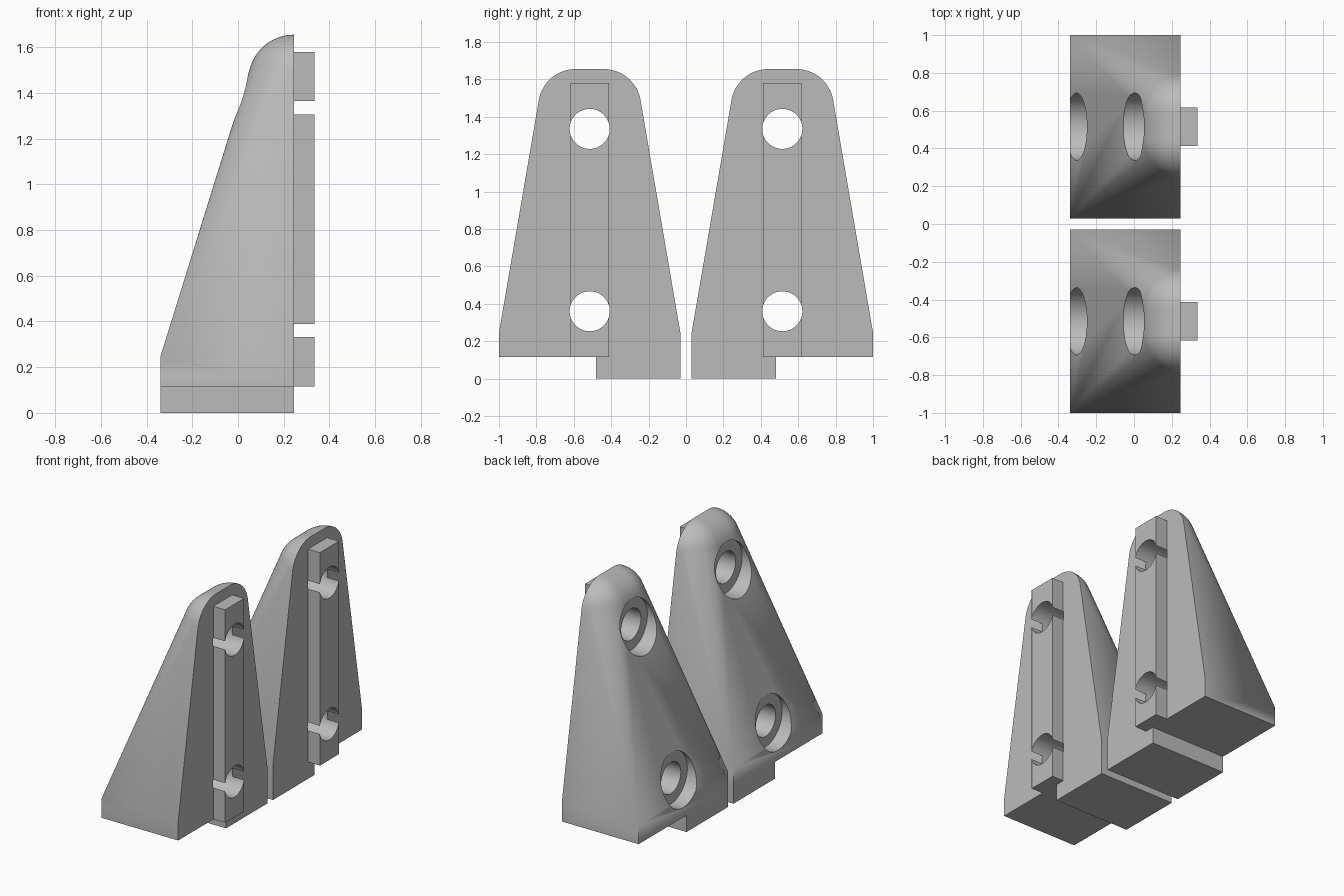
import bpy, bmesh, math
from mathutils import Matrix, Vector

cube = bpy.data.objects.get("Cube")
if cube:
    bpy.data.objects.remove(cube, do_unlink=True)

grey = bpy.data.materials.new("plain grey")
grey.use_nodes = True
colour = (0.5, 0.5, 0.5, 1)
grey.diffuse_color = colour
grey.node_tree.nodes["Principled BSDF"].inputs["Base Color"].default_value = colour

MID = 0.515                # bracket centre line
FRONT, BACK = -0.34, 0.245  # sloped side and mounting side
BASE, SHOULDER = 0.115, 0.245


def make_object(name, bm):
    bmesh.ops.recalc_face_normals(bm, faces=bm.faces)
    mesh = bpy.data.meshes.new(name)
    bm.to_mesh(mesh)
    bm.free()
    mesh.materials.append(grey)
    obj = bpy.data.objects.new(name, mesh)
    bpy.context.collection.objects.link(obj)
    return obj


def box(name, low, high):
    low, high = Vector(low), Vector(high)
    bm = bmesh.new()
    bmesh.ops.create_cube(bm, size=1, matrix=Matrix.Translation((low + high) / 2)
                          @ Matrix.Diagonal((*(high - low), 1)))
    return make_object(name, bm)


def bore(name, radius, z, x0, x1):
    bm = bmesh.new()
    place = Matrix.Translation(((x0 + x1) / 2, MID, z)) @ Matrix.Rotation(math.pi / 2, 4, "Y")
    bmesh.ops.create_cone(bm, cap_ends=True, segments=64, radius1=radius,
                          radius2=radius, depth=x1 - x0, matrix=place)
    obj = make_object(name, bm)
    obj.hide_render = True
    return obj


def cut(obj, cutters):
    for cutter in cutters:
        mod = obj.modifiers.new("bore", "BOOLEAN")
        mod.operation, mod.solver, mod.object = "DIFFERENCE", "EXACT", cutter
    graph = bpy.context.evaluated_depsgraph_get()
    mesh = bpy.data.meshes.new_from_object(obj.evaluated_get(graph))
    obj.modifiers.clear()
    obj.data = mesh


# Bracket body: block hulled to a pair of half spheres at the top
bm = bmesh.new()
for x in (FRONT, BACK):
    for y in (-0.485, 0.485):
        for z in (BASE, SHOULDER):
            bm.verts.new((x, MID + y, z))
radius, steps = 0.2, 14
for side in (-1, 1):
    for i in range(steps + 1):
        up = math.pi / 2 * i / steps
        for j in range(steps + 1):
            turn = math.pi / 2 * j / steps
            bm.verts.new((BACK - radius * math.cos(up) * math.sin(turn),
                          MID + side * (0.075 + radius * math.cos(up) * math.cos(turn)),
                          1.455 + radius * math.sin(up)))
bmesh.ops.remove_doubles(bm, verts=bm.verts, dist=0.0005)
hull = bmesh.ops.convex_hull(bm, input=bm.verts)
loose = {v for v in hull["geom_interior"] + hull["geom_unused"] if isinstance(v, bmesh.types.BMVert)}
bmesh.ops.delete(bm, geom=list(loose), context="VERTS")
bmesh.ops.dissolve_limit(bm, angle_limit=0.002, verts=bm.verts, edges=bm.edges)
body = make_object("bracket_body", bm)

# Mounting rail and foot
rail = box("mounting_rail", (BACK, MID - 0.103, BASE), (0.335, MID + 0.103, 1.58))
foot = box("foot", (FRONT, 0.03, 0), (BACK, 0.48, BASE))

# Screw holes with counterbores that open on the slope
holes, recesses = [], []
for z, floor in ((0.36, -0.246), (1.335, 0.058)):
    holes.append(bore("hole_cutter", 0.107, z, -0.6, 0.6))
    recesses.append(bore("recess_cutter", 0.178, z, -0.6, floor))
cut(body, recesses + holes)
cut(rail, holes)
for cutter in holes + recesses:
    bpy.data.objects.remove(cutter, do_unlink=True)

# Smooth shading and the mirrored second bracket
for obj in (body, rail, foot):
    bpy.ops.object.select_all(action="DESELECT")
    obj.select_set(True)
    bpy.context.view_layer.objects.active = obj
    bpy.ops.object.shade_smooth_by_angle(angle=math.radians(25))
    mirror = obj.modifiers.new("second bracket", "MIRROR")
    mirror.use_axis = (False, True, False)
    mirror.use_mirror_merge = False
